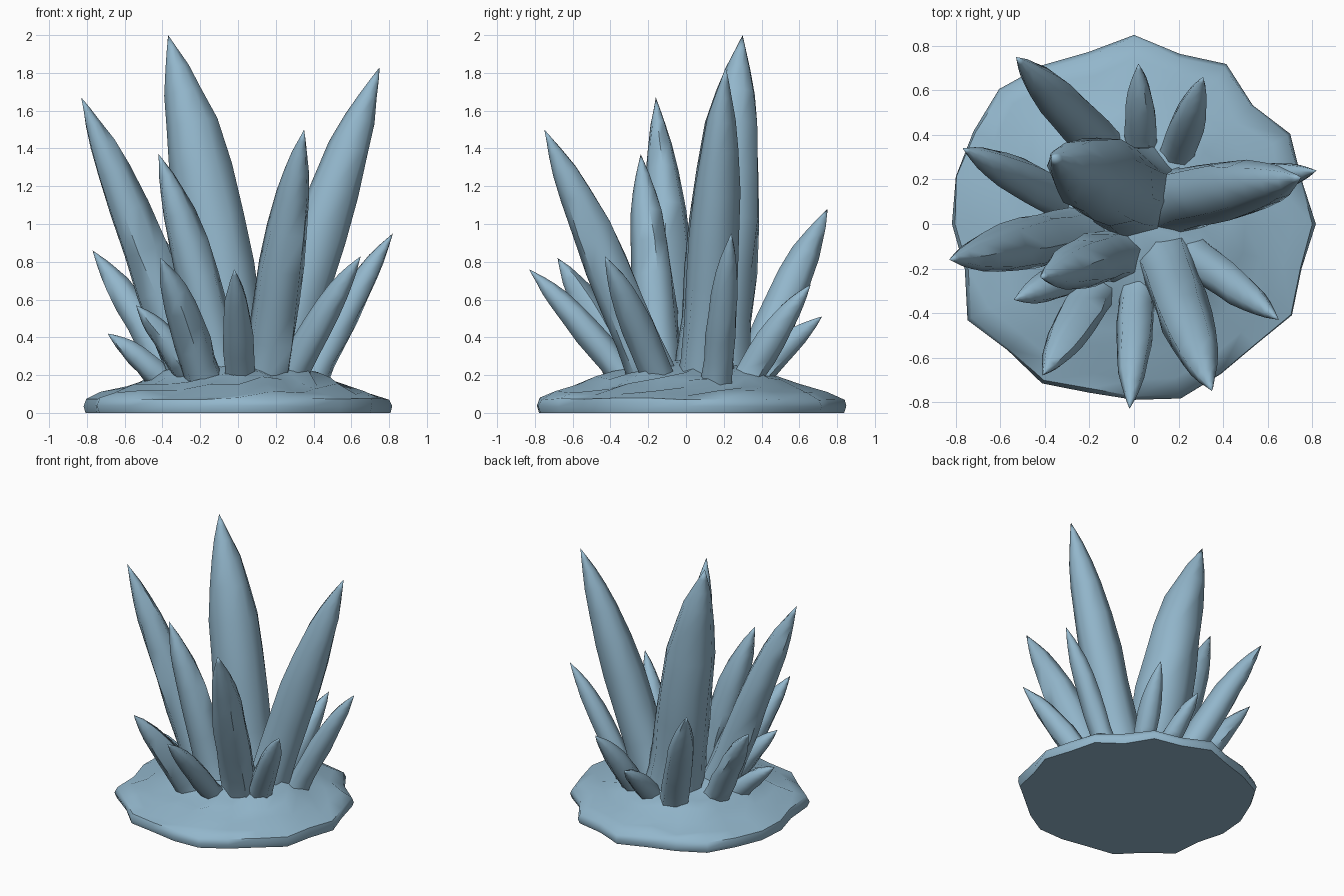
import bpy, bmesh, math, random
from mathutils import Vector

random.seed(4)
cube = bpy.data.objects.get("Cube")
if cube:
    bpy.data.objects.remove(cube, do_unlink=True)

mat = bpy.data.materials.new("ice_blue")
mat.use_nodes = True
colour = (0.29, 0.47, 0.60, 1)
mat.diffuse_color = colour
mat.node_tree.nodes["Principled BSDF"].inputs["Base Color"].default_value = colour


def skin(name, rings, end, angle):
    """Join rings of points into a closed skin: flat underneath, pointed at the end."""
    bm = bmesh.new()
    loops = [[bm.verts.new(p) for p in ring] for ring in rings]
    n = len(loops[0])
    for low, high in zip(loops, loops[1:]):
        for i in range(n):
            j = (i + 1) % n
            bm.faces.new((low[i], low[j], high[j], high[i]))
    bm.faces.new(loops[0][::-1])
    tip = bm.verts.new(end)
    for i in range(n):
        bm.faces.new((loops[-1][i], loops[-1][(i + 1) % n], tip))
    bmesh.ops.recalc_face_normals(bm, faces=bm.faces)
    mesh = bpy.data.meshes.new(name)
    bm.to_mesh(mesh)
    bm.free()
    mesh.materials.append(mat)
    obj = bpy.data.objects.new(name, mesh)
    bpy.context.collection.objects.link(obj)
    bpy.ops.object.select_all(action='DESELECT')
    obj.select_set(True)
    bpy.context.view_layer.objects.active = obj
    bpy.ops.object.shade_smooth_by_angle(angle=math.radians(angle))


# Rocky slab: uneven outline, thin rim, lumpy mound in the middle
outline = [82, 78, 81, 75, 83, 79, 85, 80, 82, 86, 83, 83,
           82, 79, 86, 80, 83, 78, 79, 81, 78, 77, 82, 78]
levels = [(0.985, 0, 0), (1, 0.035, 0.004), (0.985, 0.075, 0.008), (0.87, 0.105, 0.018),
          (0.74, 0.135, 0.026), (0.62, 0.17, 0.026), (0.5, 0.2, 0.024),
          (0.37, 0.235, 0.02), (0.2, 0.265, 0.01)]
rings = []
for scale, z, rough in levels:
    ring = []
    for i, r in enumerate(outline):
        a = math.tau * i / len(outline)
        d = r / 100 * scale + random.uniform(-rough, rough)
        ring.append((d * math.cos(a), d * math.sin(a), z + random.uniform(-rough, rough)))
    rings.append(ring)
skin("rock_base", rings, (0, 0, 0.28), 50)

# Position along a crystal and width there: flared foot, straight body, short point
PROFILE = [(0, 1.2), (0.09, 1.05), (0.2, 1), (0.34, 1.02), (0.48, 0.98), (0.62, 0.89),
           (0.75, 0.73), (0.84, 0.54), (0.91, 0.33), (0.96, 0.15)]


def crystal(name, foot, tip, radius, bow=0.02, sides=7):
    """Faceted spike from the mound to its tip, bowed a little towards upright."""
    a, b = Vector((*foot, 0.12)), Vector(tip)
    axis = (b - a).normalized()
    u = axis.cross(Vector((0, 0, 1))).normalized()
    v = axis.cross(u)
    inward = -Vector((axis.x, axis.y, 0)).normalized()
    turn = random.uniform(0, math.tau)
    facets = [random.uniform(0.96, 1.1) for _ in range(sides)]
    rings = []
    for t, w in PROFILE:
        centre = a.lerp(b, t) + inward * bow * math.sin(math.pi * t ** 1.5)
        ring = []
        for i, f in enumerate(facets):
            ang = turn + math.tau * i / sides + random.uniform(-0.08, 0.08)
            r = radius * w * f * random.uniform(0.95, 1.05)
            ring.append(centre + r * (u * math.cos(ang) + v * math.sin(ang)))
        rings.append(ring)
    skin(name, rings, b, 60)


# Large crystals
crystal("tallest_crystal", (0.01, 0.14), (-0.37, 0.3, 2), 0.19, 0.04, 9)
crystal("left_tall_crystal", (0.17, 0.1), (0.75, 0.21, 1.83), 0.14, sides=8)
crystal("right_tall_crystal", (-0.22, -0.04), (-0.83, -0.16, 1.67), 0.118)
crystal("front_tall_crystal", (0.14, -0.14), (0.35, -0.75, 1.5), 0.122)
crystal("middle_crystal", (-0.06, -0.13), (-0.42, -0.24, 1.37), 0.115)
crystal("back_right_crystal", (-0.12, 0.32), (-0.53, 0.75, 1.08), 0.1)

# Small crystals round the edge
crystal("left_small_crystal", (0.36, 0.16), (0.82, 0.24, 0.95), 0.08)
crystal("right_small_crystal", (-0.3, 0.1), (-0.77, 0.34, 0.86), 0.085)
crystal("front_left_small_crystal", (0.24, -0.12), (0.65, -0.43, 0.83), 0.085)
crystal("front_right_small_crystal", (-0.16, -0.28), (-0.41, -0.68, 0.82), 0.092)
crystal("front_small_crystal", (0.02, -0.26), (-0.02, -0.83, 0.76), 0.078)
crystal("right_front_small_crystal", (-0.2, -0.2), (-0.54, -0.34, 0.57), 0.075)
crystal("right_low_crystal", (-0.34, -0.04), (-0.69, -0.09, 0.42), 0.068)
crystal("back_small_crystal", (0.04, 0.3), (0.02, 0.72, 0.51), 0.07)
crystal("back_left_small_crystal", (0.18, 0.28), (0.31, 0.66, 0.68), 0.08)
